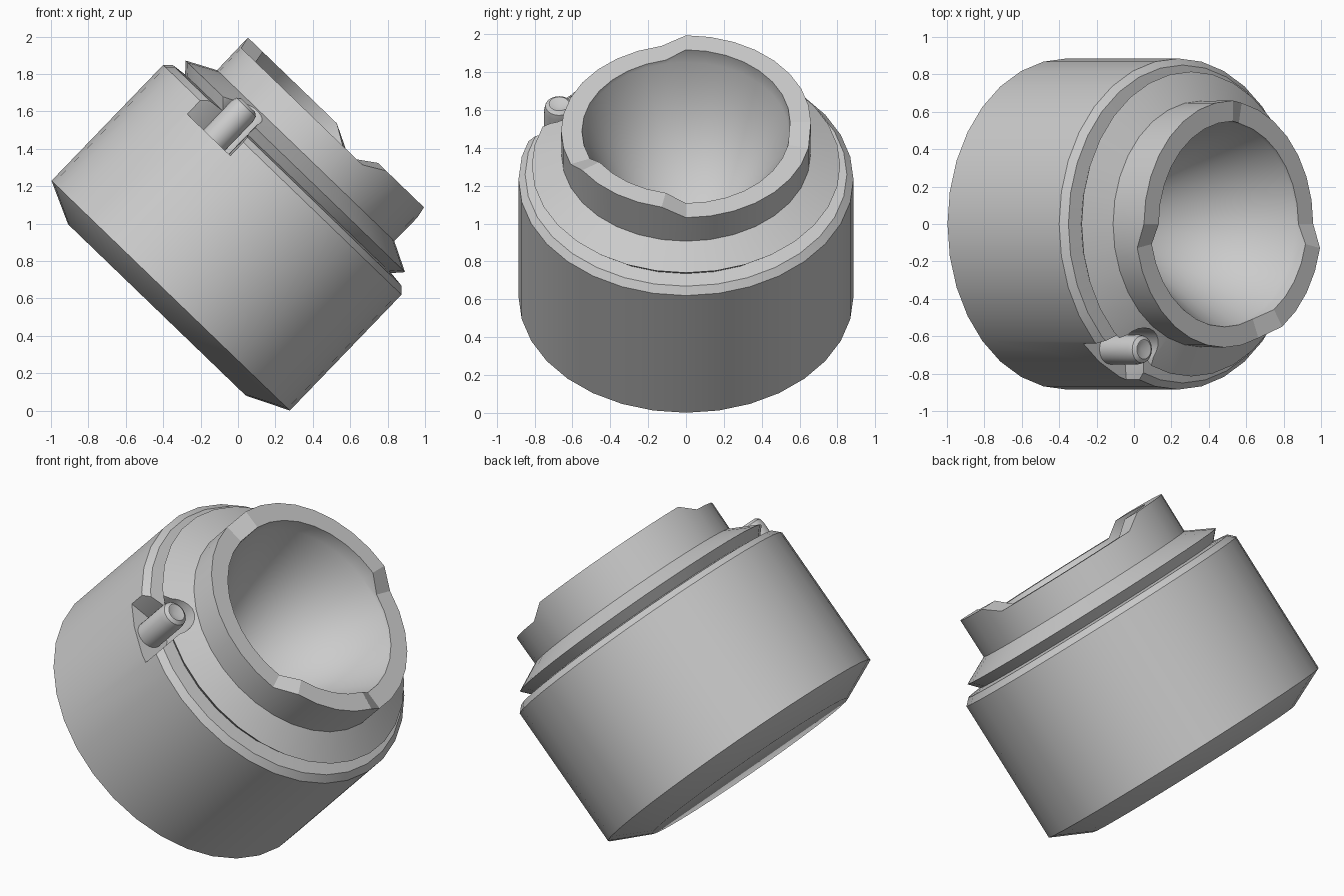
import bpy, bmesh
from math import sin, cos, pi, radians
from mathutils import Matrix, Vector

if "Cube" in bpy.data.objects:
    bpy.data.objects.remove(bpy.data.objects["Cube"])

SEG = 32
# Everything is built along local z, then tilted toward +x
TILT = Matrix.Translation((-0.36, 0, 0.615)) @ Matrix.Rotation(radians(43.95), 4, 'Y')


def make_object(name, bm):
    bmesh.ops.remove_doubles(bm, verts=bm.verts, dist=1e-5)
    bmesh.ops.recalc_face_normals(bm, faces=bm.faces)
    mesh = bpy.data.meshes.new(name)
    bm.to_mesh(mesh)
    bm.free()
    obj = bpy.data.objects.new(name, mesh)
    bpy.context.collection.objects.link(obj)
    return obj


def lathe(name, profile, seg, height=lambda i, z: z):
    """Revolve (radius, z) points; height() may vary z around the ring."""
    bm = bmesh.new()
    rings = []
    for r, z in profile:
        if r == 0:
            rings.append([bm.verts.new((0, 0, z))] * seg)
        else:
            rings.append([bm.verts.new((r * cos(2 * pi * i / seg), r * sin(2 * pi * i / seg), height(i, z)))
                          for i in range(seg)])
    for a, b in zip(rings, rings[1:]):
        for i in range(seg):
            j = (i + 1) % seg
            bm.faces.new(list(dict.fromkeys((a[i], a[j], b[j], b[i]))))
    for ring in (rings[0], rings[-1]):
        if len(set(ring)) > 1:
            bm.faces.new(ring)
    return make_object(name, bm)


def smooth(obj, angle=28):
    bpy.ops.object.select_all(action='DESELECT')
    obj.select_set(True)
    bpy.context.view_layer.objects.active = obj
    bpy.ops.object.shade_smooth_by_angle(angle=radians(angle))


# Housing: body, V groove, sloped collar, neck with stepped rim, conical bore
RIM, LOW = 1.28, 1.215


def rim_height(i, z):
    high = 8 <= i <= 16 or 27 <= i <= 31
    return LOW if z == RIM and not high else z


housing = lathe("housing", [
    (0.66, -0.106), (0.885, 0.0), (0.885, 0.86), (0.85, 0.895), (0.765, 0.905),
    (0.815, 0.96), (0.658, 1.04), (0.66, RIM), (0.55, RIM), (0.545, 1.195), (0, 0.25),
], SEG, rim_height)

# Pocket cutter: rounded around the pin, flaring outward
PIN_R, PIN_ANGLE = 0.785, radians(238.6)
outline = [(PIN_R + 0.115 * cos(a), 0.115 * sin(a))
           for a in (radians(100 + 160 * k / 10) for k in range(11))]
outline += [(1.05, -0.33), (1.05, 0.33)]
bm = bmesh.new()
base = bm.faces.new([bm.verts.new((x, y, 0.76)) for x, y in outline])
top = bmesh.ops.extrude_face_region(bm, geom=[base])
bmesh.ops.translate(bm, vec=(0, 0, 0.4), verts=[v for v in top["geom"] if isinstance(v, bmesh.types.BMVert)])
bm.transform(Matrix.Rotation(PIN_ANGLE, 4, 'Z'))
cutter = make_object("pocket_cutter", bm)
cutter.hide_render = True

mod = housing.modifiers.new("pocket", 'BOOLEAN')
mod.operation = 'DIFFERENCE'
mod.solver = 'EXACT'
mod.object = cutter
bpy.context.view_layer.objects.active = housing
bpy.ops.object.modifier_apply(modifier=mod.name)
bpy.data.objects.remove(cutter)
smooth(housing)
housing.matrix_world = TILT

# Index pin with rounded, dimpled end
pin = lathe("index_pin", [(0.08, 0.75), (0.08, 0.975), (0.073, 1.005), (0.053, 1.02), (0.045, 1.02), (0, 0.995)], 20)
smooth(pin, 35)
pin.matrix_world = TILT @ Matrix.Translation((PIN_R * cos(PIN_ANGLE), PIN_R * sin(PIN_ANGLE), 0))
